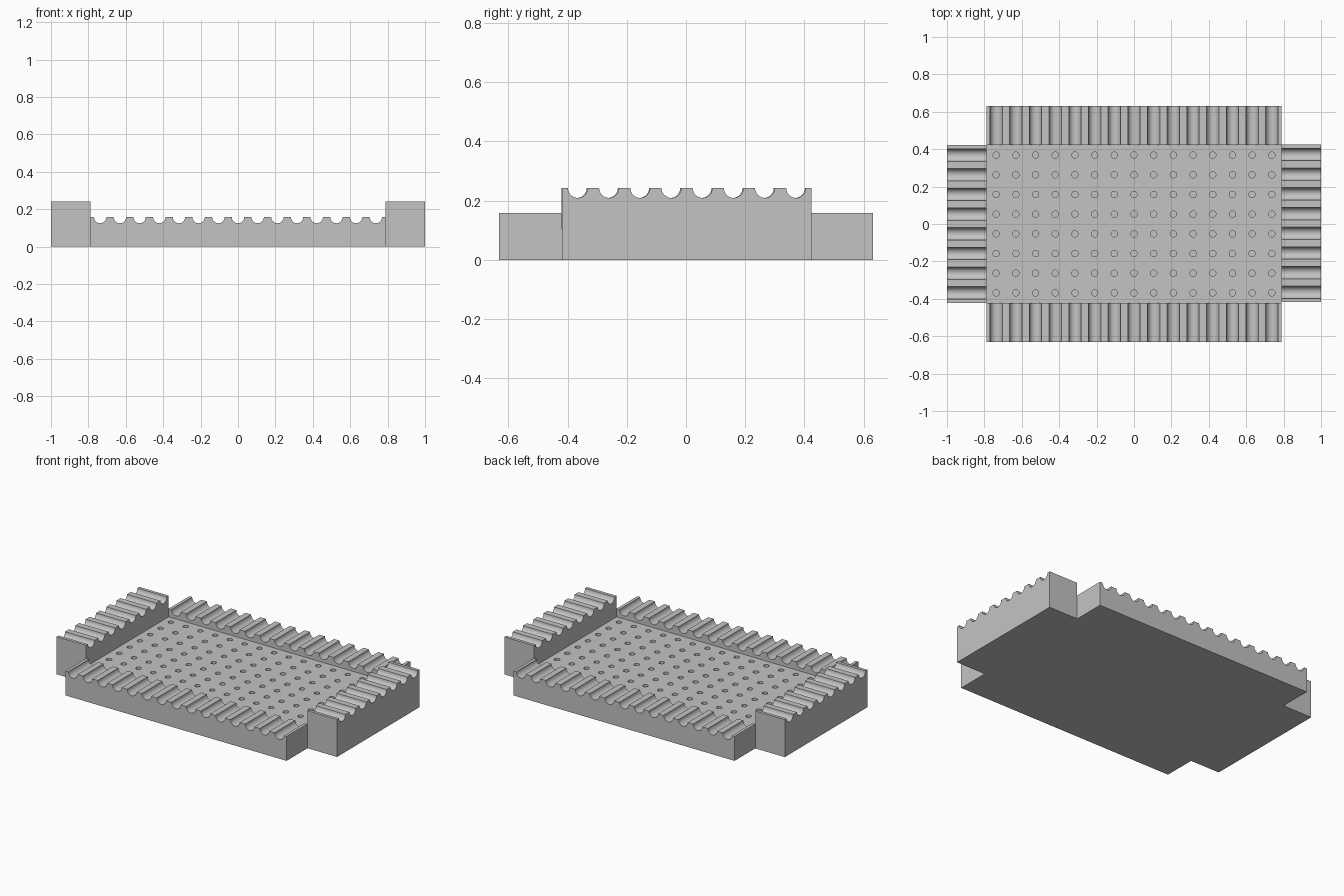
import bpy
import bmesh
from math import sin, cos, pi, radians
from mathutils import Matrix

if "Cube" in bpy.data.objects:
    bpy.data.objects.remove(bpy.data.objects["Cube"])

P = 2 / 19            # spacing of holes and grooves
COLS, ROWS = 15, 8
FLOOR_Z = P
GROOVE_R = 0.033
HOLE_R, HOLE_DEPTH = 0.017, 0.05

grey = bpy.data.materials.new("plain grey")
grey.use_nodes = True
colour = (0.55, 0.55, 0.55, 1)
grey.diffuse_color = colour
grey.node_tree.nodes["Principled BSDF"].inputs["Base Color"].default_value = colour


def finish(name, bm):
    bmesh.ops.recalc_face_normals(bm, faces=bm.faces[:])
    mesh = bpy.data.meshes.new(name)
    bm.to_mesh(mesh)
    bm.free()
    mesh.materials.append(grey)
    obj = bpy.data.objects.new(name, mesh)
    bpy.context.collection.objects.link(obj)
    bpy.ops.object.select_all(action="DESELECT")
    obj.select_set(True)
    bpy.context.view_layer.objects.active = obj
    bpy.ops.object.shade_smooth_by_angle(angle=radians(35))
    return obj


def grooved_rail(name, grooves, top, depth, matrix):
    """Block with half-round grooves, profile in x-z, extruded along y."""
    half = grooves * P / 2
    profile = [(-half, 0), (-half, top)]
    for i in range(grooves):
        centre = (i + 0.5) * P - half
        for k in range(17):
            a = pi * k / 16
            profile.append((centre - GROOVE_R * cos(a), top - GROOVE_R * sin(a)))
    profile += [(half, top), (half, 0)]
    bm = bmesh.new()
    face = bm.faces.new([bm.verts.new((x, 0, z)) for x, z in profile])
    out = bmesh.ops.extrude_face_region(bm, geom=[face])
    moved = [v for v in out["geom"] if isinstance(v, bmesh.types.BMVert)]
    bmesh.ops.translate(bm, verts=moved, vec=(0, depth, 0))
    bm.transform(matrix)
    finish(name, bm)


# Floor slab made of square cells, each with a round blind hole
bm = bmesh.new()
N = 16
for col in range(COLS):
    for row in range(ROWS):
        cx = (col + 0.5 - COLS / 2) * P
        cy = (row + 0.5 - ROWS / 2) * P
        outer, rim, base = [], [], []
        for k in range(N):
            c, s = cos(2 * pi * k / N), sin(2 * pi * k / N)
            q = P / 2 / max(abs(c), abs(s))
            outer.append(bm.verts.new((cx + q * c, cy + q * s, FLOOR_Z)))
            rim.append(bm.verts.new((cx + HOLE_R * c, cy + HOLE_R * s, FLOOR_Z)))
            base.append(bm.verts.new((cx + HOLE_R * c, cy + HOLE_R * s, FLOOR_Z - HOLE_DEPTH)))
        for k in range(N):
            j = (k + 1) % N
            bm.faces.new((outer[k], outer[j], rim[j], rim[k]))
            bm.faces.new((rim[k], rim[j], base[j], base[k]))
        bm.faces.new(base)
bmesh.ops.remove_doubles(bm, verts=bm.verts[:], dist=0.0005)
border = [e for e in bm.edges if e.is_boundary]
out = bmesh.ops.extrude_edge_only(bm, edges=border)["geom"]
for v in out:
    if isinstance(v, bmesh.types.BMVert):
        v.co.z = 0
bmesh.ops.contextual_create(bm, geom=[e for e in bm.edges if e.is_boundary])
finish("perforated_floor", bm)

# Low grooved rails along the front and back
grooved_rail("front_rail", COLS, 1.5 * P, 2 * P, Matrix.Translation((0, -6 * P, 0)))
grooved_rail("back_rail", COLS, 1.5 * P, 2 * P, Matrix.Translation((0, 4 * P, 0)))

# Taller grooved rails at both ends
turn = Matrix.Rotation(-pi / 2, 4, "Z")
grooved_rail("right_end_rail", ROWS, 2.3 * P, 2 * P, Matrix.Translation((-9.5 * P, 0, 0)) @ turn)
grooved_rail("left_end_rail", ROWS, 2.3 * P, 2 * P, Matrix.Translation((7.5 * P, 0.003, 0)) @ turn)
